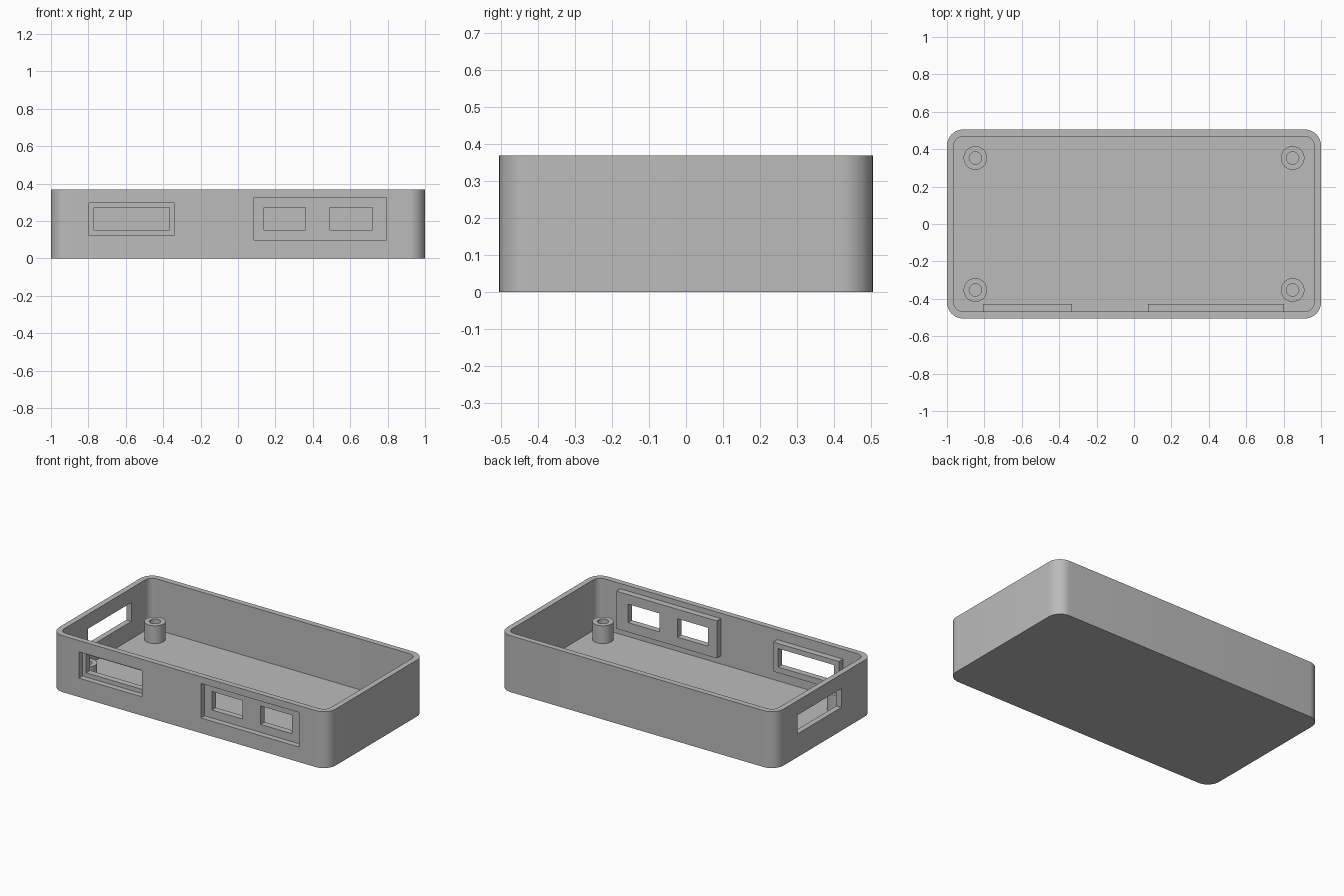
import bpy, bmesh, math

if "Cube" in bpy.data.objects:
    bpy.data.objects.remove(bpy.data.objects["Cube"])

W, D, H, T, R = 1.0, 0.505, 0.369, 0.037, 0.086   # half sizes, height, wall, corner radius

grey = bpy.data.materials.new("grey plastic")
grey.diffuse_color = (0.5, 0.5, 0.5, 1)
grey.use_nodes = True
grey.node_tree.nodes["Principled BSDF"].inputs["Base Color"].default_value = grey.diffuse_color


def prism(name, outline, z0, z1):
    """Extrude a closed xy outline between two heights."""
    bm = bmesh.new()
    low = [bm.verts.new((x, y, z0)) for x, y in outline]
    high = [bm.verts.new((x, y, z1)) for x, y in outline]
    n = len(outline)
    bm.faces.new(low[::-1])
    bm.faces.new(high)
    for i in range(n):
        j = (i + 1) % n
        bm.faces.new((low[i], low[j], high[j], high[i]))
    me = bpy.data.meshes.new(name)
    bm.to_mesh(me)
    bm.free()
    me.materials.append(grey)
    ob = bpy.data.objects.new(name, me)
    bpy.context.collection.objects.link(ob)
    return ob


def rounded(w, d, r, n=12):
    pts = []
    for q, (sx, sy) in enumerate([(1, 1), (-1, 1), (-1, -1), (1, -1)]):
        for i in range(n + 1):
            a = math.pi / 2 * (q + i / n)
            pts.append((sx * (w - r) + r * math.cos(a), sy * (d - r) + r * math.sin(a)))
    return pts


def circle(x, y, r, n=48):
    return [(x + r * math.cos(2 * math.pi * i / n), y + r * math.sin(2 * math.pi * i / n))
            for i in range(n)]


def box(name, x0, x1, y0, y1, z0, z1):
    return prism(name, [(x0, y0), (x1, y0), (x1, y1), (x0, y1)], z0, z1)


def cut(target, cutter):
    m = target.modifiers.new("cut", 'BOOLEAN')
    m.operation, m.solver, m.object = 'DIFFERENCE', 'EXACT', cutter
    bpy.context.view_layer.objects.active = target
    bpy.ops.object.modifier_apply(modifier=m.name)
    bpy.data.objects.remove(cutter)


def smooth(ob):
    bpy.ops.object.select_all(action='DESELECT')
    ob.select_set(True)
    bpy.context.view_layer.objects.active = ob
    bpy.ops.object.shade_smooth_by_angle(angle=math.radians(30))


# Open tray with rounded corners
tray = prism("tray", rounded(W, D, R), 0, H)
cut(tray, prism("cavity", rounded(W - T, D - T, R - T), T, H + 0.1))

# Slot in the left wall
cut(tray, box("side_slot", -W - 0.1, -W + T + 0.03, -0.176, 0.274, 0.152, 0.275))

# Front recesses: (x0, x1, z0, z1), each backed by an inner plate with port openings
ports = {
    "left_port_plate": ((-0.797, -0.342, 0.123, 0.295), [(-0.77, -0.367)]),
    "right_port_plate": ((0.086, 0.793, 0.099, 0.324), [(0.139, 0.361), (0.492, 0.719)]),
}
yi = -D + T
for name, ((x0, x1, z0, z1), holes) in ports.items():
    cut(tray, box("recess", x0, x1, -D - 0.1, yi + 0.01, z0, z1))
    plate = box(name, x0 - 0.01, x1 + 0.01, yi, yi + 0.041, z0 - 0.01, z1 + 0.01)
    for a, b in holes:
        cut(plate, box("opening", a, b, yi - 0.1, yi + 0.1, 0.151, 0.272))
smooth(tray)

# Hollow screw posts in the four corners
for sx in (-1, 1):
    for sy in (-1, 1):
        x, y = sx * 0.848, sy * 0.353
        post = prism("screw_post", circle(x, y, 0.063), T, 0.153)
        cut(post, prism("bore", circle(x, y, 0.033), T - 0.05, 0.3))
        smooth(post)
